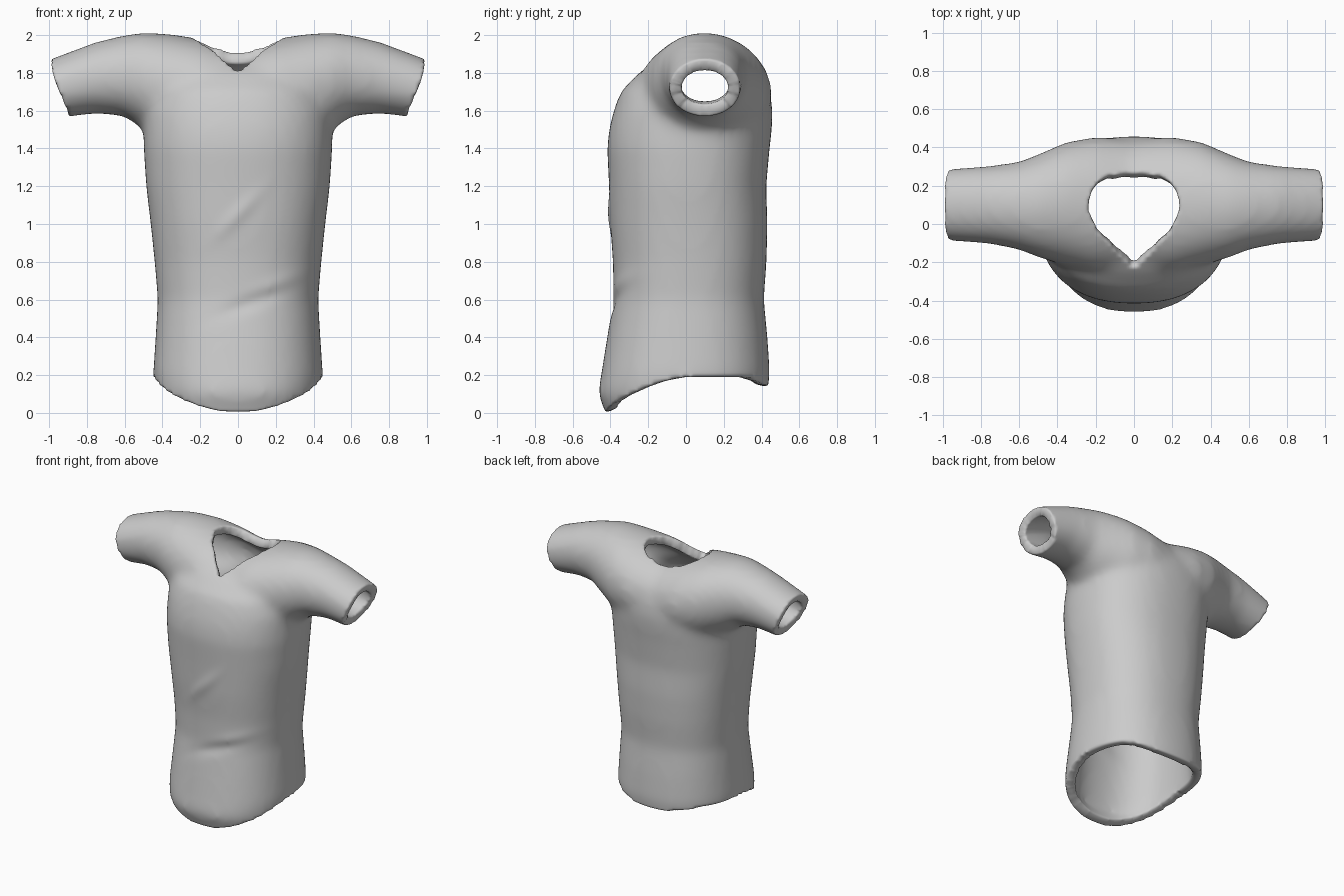
import bpy, bmesh, math

if "Cube" in bpy.data.objects:
    bpy.data.objects.remove(bpy.data.objects["Cube"], do_unlink=True)

cloth = bpy.data.materials.new("grey cloth")
cloth.use_nodes = True
GREY = (0.6, 0.6, 0.6, 1)
cloth.diffuse_color = GREY
cloth.node_tree.nodes["Principled BSDF"].inputs["Base Color"].default_value = GREY


def loft(bm, rings):
    """Skin closed rings of equal length and cap both ends."""
    loops = [[bm.verts.new(p) for p in ring] for ring in rings]
    n = len(loops[0])
    for a, b in zip(loops, loops[1:]):
        for i in range(n):
            j = (i + 1) % n
            bm.faces.new((a[i], a[j], b[j], b[i]))
    bm.faces.new(loops[0])
    bm.faces.new(loops[-1])


def oval(power, n=48):
    """Unit superellipse points."""
    for i in range(n):
        t = math.tau * i / n
        c, s = math.cos(t), math.sin(t)
        yield (math.copysign(abs(c) ** (2 / power), c),
               math.copysign(abs(s) ** (2 / power), s))


def curve(points, t):
    """Piecewise linear value at t."""
    if t <= points[0][0]:
        return points[0][1]
    for (a, u), (b, v) in zip(points, points[1:]):
        if t <= b:
            return u + (v - u) * (t - a) / (b - a)
    return points[-1][1]


def bake(obj):
    """Replace the mesh by its evaluated result."""
    deps = bpy.context.evaluated_depsgraph_get()
    mesh = bpy.data.meshes.new_from_object(obj.evaluated_get(deps))
    obj.modifiers.clear()
    obj.data = mesh


# Torso: height, half width, front y, back y
torso = [(-.25, .37, -.36, .38), (0, .405, -.425, .405), (.1, .435, -.467, .43),
         (.2, .45, -.45, .445), (.4, .437, -.418, .432), (.6, .425, -.385, .412),
         (.8, .442, -.387, .427), (1, .463, -.402, .432), (1.2, .487, -.408, .425),
         (1.4, .50, -.418, .443), (1.5, .50, -.408, .455), (1.6, .50, -.383, .46),
         (1.7, .47, -.347, .445), (1.8, .41, -.25, .40), (1.89, .33, -.12, .32)]
bm = bmesh.new()
loft(bm, [[(w * x, (f + b) / 2 + (b - f) / 2 * y, z) for x, y in oval(2.3)]
          for z, w, f, b in torso])

# Sleeves and shoulders: x, bottom z, top z, front y, back y
arm = [(0, 1.4, 1.935, -.25, .44), (.2, 1.4, 1.98, -.26, .455),
       (.35, 1.43, 2.005, -.22, .43), (.5, 1.5, 2.015, -.175, .365),
       (.6, 1.57, 2.0, -.135, .325), (.75, 1.585, 1.965, -.105, .305),
       (.95, 1.56, 1.89, -.09, .29), (1.2, 1.5, 1.79, -.07, .27)]
stations = [(-x, *r) for x, *r in reversed(arm[1:])] + arm
loft(bm, [[(x, (f + b) / 2 + (b - f) / 2 * u, (lo + hi) / 2 + (hi - lo) / 2 * v)
           for u, v in oval(2.1)] for x, lo, hi, f, b in stations])
bmesh.ops.recalc_face_normals(bm, faces=bm.faces)
mesh = bpy.data.meshes.new("shirt")
bm.to_mesh(mesh)
bm.free()
shirt = bpy.data.objects.new("shirt", mesh)
bpy.context.collection.objects.link(shirt)

# Blend sleeves and torso into one skin
blend = shirt.modifiers.new("blend", 'REMESH')
blend.mode = 'VOXEL'
blend.voxel_size = .028
soften = shirt.modifiers.new("soften", 'SMOOTH')
soften.iterations = 12
bake(shirt)

# Soft diagonal folds on the front: x, z, slope angle, length, width, push
folds = [(0, 1.05, .8, .15, .035, .012), (.1, .6, .4, .2, .04, -.014),
         (.2, .67, .35, .15, .04, .012)]
for v in shirt.data.vertices:
    if v.co.y < -.15:
        for x, z, a, length, width, push in folds:
            dx, dz = v.co.x - x, v.co.z - z
            along = dx * math.cos(a) + dz * math.sin(a)
            across = dz * math.cos(a) - dx * math.sin(a)
            v.co.y -= push * math.exp(-(along / length) ** 2 - (across / width) ** 2)

# Openings: hem height by y, cuff reach by z, neck radius by angle from the front
hem = [(-.47, -.02), (-.43, -.005), (-.39, .04), (-.31, .09), (-.2, .138),
       (-.1, .17), (0, .187), (.3, .187), (.38, .165), (.45, .13)]
cuff = [(1.45, .875), (1.58, .9), (1.74, .965), (1.82, .99), (1.9, .995)]
neck = [(0, .275), (.21, .235), (.67, .192), (1.33, .206), (1.66, .23),
        (2.07, .25), (2.4, .25), (2.72, .224), (math.pi, .21)]


def cloth_side(p):
    """Positive on the cloth, negative beyond an opening."""
    value = min(p.z - curve(hem, p.y), curve(cuff, p.z) - abs(p.x))
    if p.z > 1.6:
        y = p.y - .05
        value = min(value, math.hypot(p.x, y) - curve(neck, math.atan2(abs(p.x), -y)))
    return value


bm = bmesh.new()
bm.from_mesh(shirt.data)
bmesh.ops.recalc_face_normals(bm, faces=bm.faces)
side = {v: cloth_side(v.co) for v in bm.verts}
rim = []
for e in list(bm.edges):
    a, b = e.verts
    if side[a] * side[b] < 0:
        rim.append(bmesh.utils.edge_split(e, a, side[a] / (side[a] - side[b]))[1])
bmesh.ops.connect_verts(bm, verts=rim)
bmesh.ops.delete(bm, geom=[v for v, s in side.items() if s < 0], context='VERTS')
bmesh.ops.remove_doubles(bm, verts=bm.verts, dist=.01)
bm.to_mesh(shirt.data)
bm.free()

# Wall thickness with rounded rims
wall = shirt.modifiers.new("wall", 'SOLIDIFY')
wall.thickness = .065
wall.offset = -1
rounding = shirt.modifiers.new("rounding", 'SUBSURF')
rounding.levels = rounding.render_levels = 1
bake(shirt)

shirt.data.materials.clear()
shirt.data.materials.append(cloth)
bpy.ops.object.select_all(action='DESELECT')
shirt.select_set(True)
bpy.context.view_layer.objects.active = shirt
bpy.ops.object.shade_smooth_by_angle(angle=math.radians(60))
